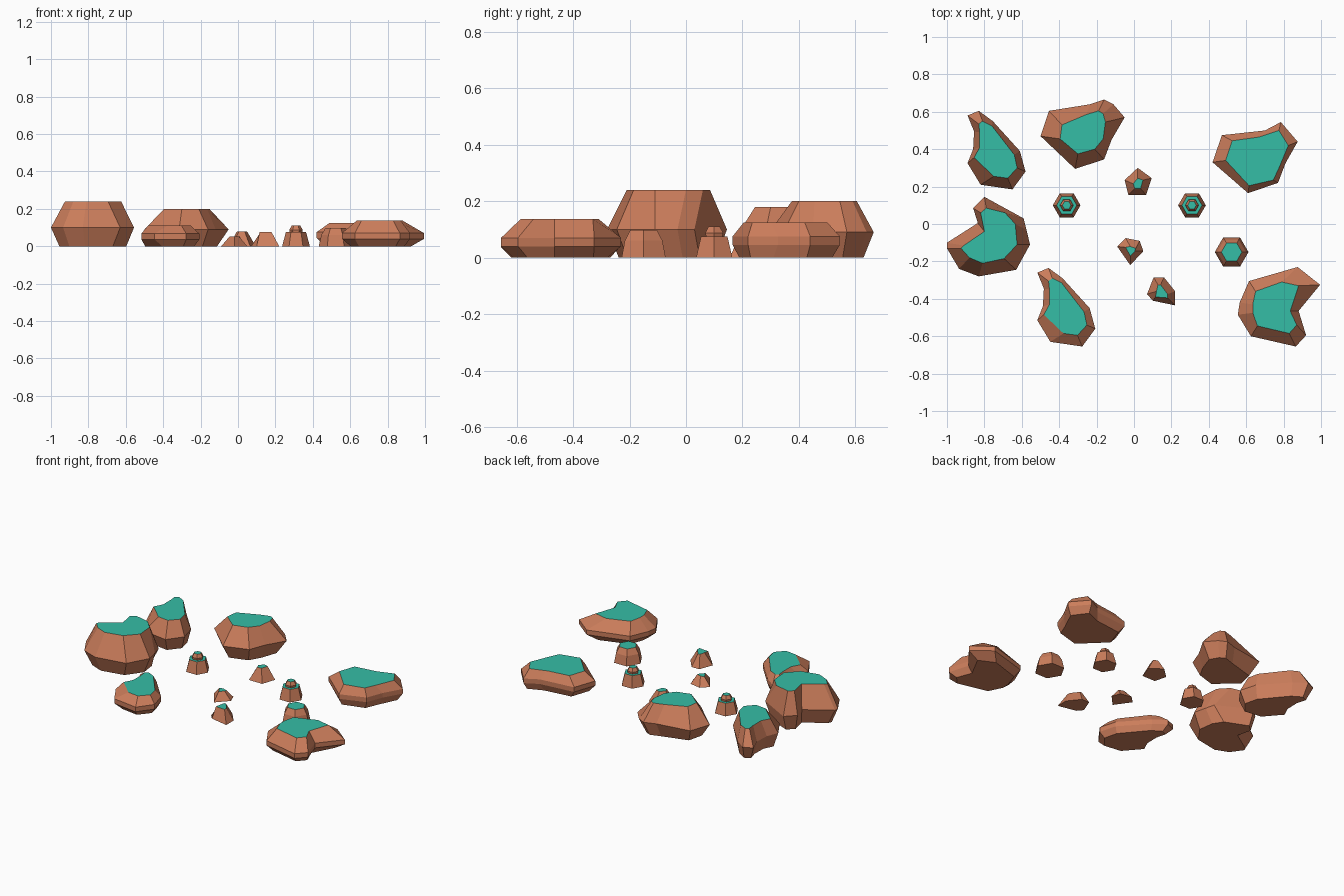
import bpy, bmesh, math


def material(name, rgb):
    m = bpy.data.materials.new(name)
    m.diffuse_color = (*rgb, 1)
    return m


CLAY = material("orange_clay", (0.60, 0.205, 0.105))
TEAL = material("teal_top", (0.036, 0.51, 0.38))


def loft(name, rings):
    """Stack rings of (x, y, z) points; the top cap is teal."""
    bm = bmesh.new()
    loops = [[bm.verts.new(p) for p in ring] for ring in rings]
    n = len(loops[0])
    for lo, hi in zip(loops, loops[1:]):
        for i in range(n):
            j = (i + 1) % n
            bm.faces.new((lo[i], lo[j], hi[j], hi[i]))
    bm.faces.new(loops[0][::-1])
    cap = bm.faces.new(loops[-1])
    bmesh.ops.recalc_face_normals(bm, faces=bm.faces)
    cap.material_index = 1
    me = bpy.data.meshes.new(name)
    bm.to_mesh(me)
    bm.free()
    me.materials.append(CLAY)
    me.materials.append(TEAL)
    ob = bpy.data.objects.new(name, me)
    bpy.context.collection.objects.link(ob)
    return ob


def rock(name, pairs, belts, height, shift=(0, 0), tuck=0.6):
    """pairs hold widest outline x, y and top outline x, y."""
    dx, dy = shift

    def ring(t, z):
        return [(a + (c - a) * t + dx, b + (d - b) * t + dy, z)
                for a, b, c, d in pairs]
    rings = [ring(tuck, 0)] + [ring(0, z) for z in belts] + [ring(1, height)]
    loft(name, rings)


def hexagon(x, y, r, z):
    return [(x + r * math.cos(k * math.pi / 3),
             y + r * math.sin(k * math.pi / 3), z) for k in range(6)]


# Large boulders
rock("tall_left_boulder", [
    (-.80, .145, -.79, .085), (-.59, .03, -.69, .06), (-.575, -.03, -.635, 0),
    (-.556, -.11, -.625, -.11), (-.63, -.245, -.695, -.185),
    (-.83, -.28, -.81, -.21), (-.935, -.24, -.88, -.18),
    (-1, -.13, -.925, -.13), (-1, -.10, -.91, -.115),
    (-.835, .005, -.80, -.04), (-.86, .085, -.82, .06)], [.10], .24)

crescent = [
    (-.89, .58, -.83, .535), (-.83, .605, -.81, .55), (-.755, .55, -.76, .525),
    (-.61, .39, -.64, .37), (-.58, .28, -.625, .30), (-.65, .185, -.675, .245),
    (-.82, .21, -.75, .255), (-.89, .325, -.855, .355),
    (-.86, .40, -.825, .41), (-.855, .495, -.825, .49)]
rock("back_left_crescent", crescent, [.085], .18)
rock("front_left_crescent", crescent, [.037, .067], .11, (.373, -.84))

rock("back_middle_boulder", [
    (-.50, .47, -.395, .455), (-.455, .605, -.385, .53),
    (-.235, .64, -.255, .585), (-.16, .665, -.19, .605),
    (-.11, .64, -.165, .59), (-.05, .57, -.153, .545),
    (-.12, .45, -.165, .455), (-.16, .345, -.21, .40),
    (-.315, .295, -.30, .375)], [.09], .20)

rock("back_right_boulder", [
    (.42, .33, .49, .34), (.47, .475, .525, .445), (.70, .50, .67, .465),
    (.785, .545, .775, .50), (.875, .44, .825, .42), (.81, .325, .775, .30),
    (.77, .22, .745, .235), (.61, .165, .615, .205)], [.045, .075], .125)

rock("front_right_boulder", [
    (.615, -.305, .65, -.36), (.875, -.23, .79, -.31),
    (.995, -.325, .88, -.33), (.88, -.465, .835, -.465),
    (.92, -.595, .87, -.54), (.865, -.655, .83, -.585),
    (.625, -.60, .66, -.545), (.555, -.485, .635, -.475),
    (.565, -.42, .635, -.43)], [.04, .07], .137)

# Small pebbles, widest at the ground
rock("back_pebble", [
    (-.05, .235, -.005, .215), (.02, .30, .02, .245), (.095, .245, .048, .235),
    (.065, .155, .035, .19), (-.03, .155, .005, .19)], [], .08, tuck=0)
rock("middle_pebble", [
    (-.09, -.12, -.045, -.125), (-.045, -.075, -.02, -.12),
    (.03, -.09, .01, -.13), (.05, -.145, .005, -.145),
    (-.02, -.22, -.02, -.17)], [], .052, tuck=0)
rock("front_pebble", [
    (.07, -.375, .12, -.36), (.105, -.285, .128, -.325),
    (.16, -.285, .142, -.325), (.22, -.36, .18, -.375),
    (.22, -.435, .18, -.395), (.10, -.41, .115, -.39)], [], .075, tuck=0)

# Hexagonal stump
loft("hex_stump", [hexagon(.522, -.15, .09, 0), hexagon(.522, -.15, .077, .06),
                   hexagon(.522, -.15, .055, .097)])

# Stepped hexagonal stumps with a knob
for side, x in (("left", -.36), ("right", .31)):
    loft(side + "_knob_base", [hexagon(x, .10, .074, 0),
                               hexagon(x, .10, .054, .075)])
    loft(side + "_knob", [hexagon(x, .10, .033, .07),
                          hexagon(x, .10, .036, .088),
                          hexagon(x, .10, .023, .11)])
